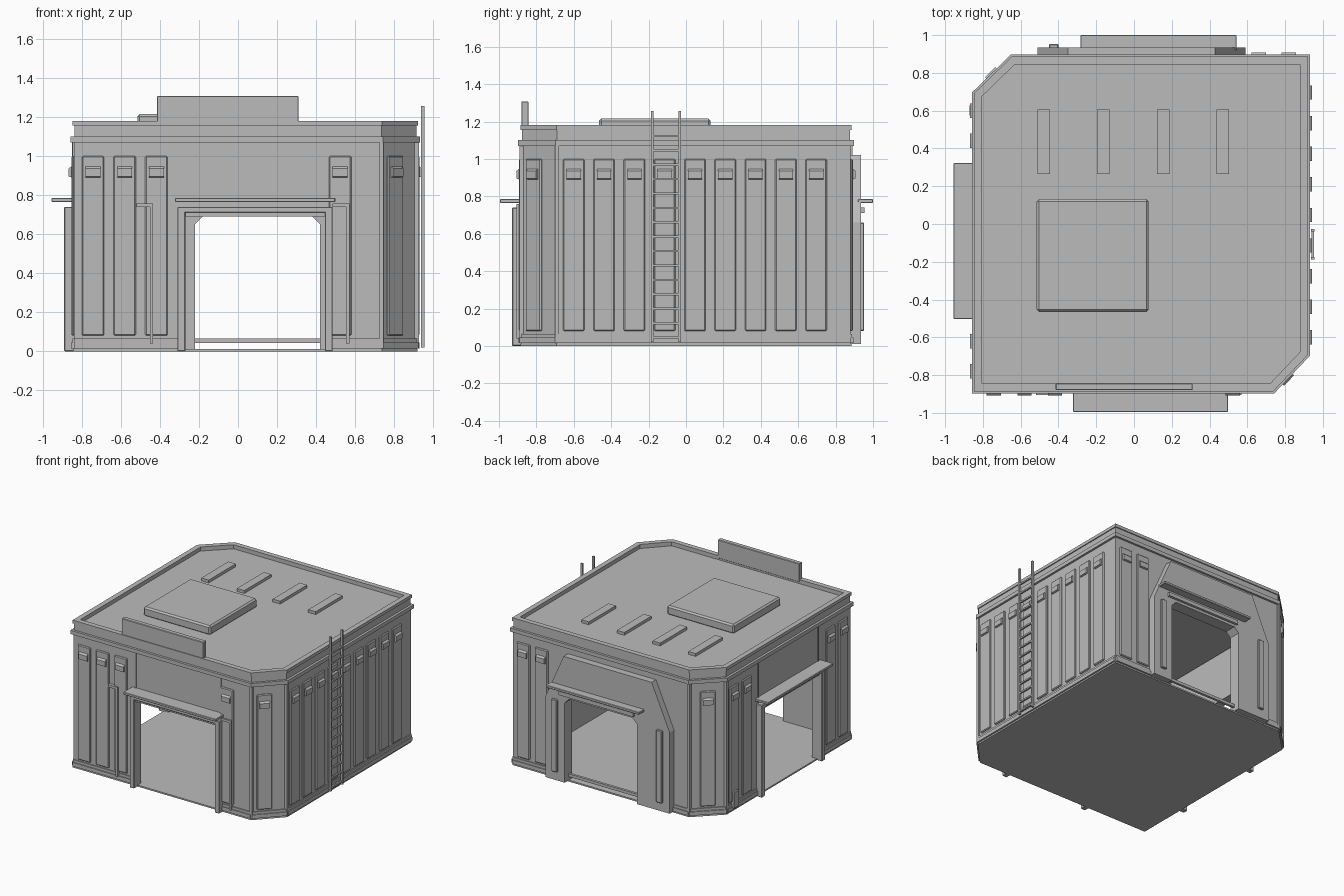
import bpy, bmesh
from mathutils import Vector

cube = bpy.data.objects.get("Cube")
if cube:
    bpy.data.objects.remove(cube, do_unlink=True)

grey = bpy.data.materials.new("plain_grey")
grey.use_nodes = True
GREY = (0.5, 0.5, 0.5, 1)
grey.diffuse_color = GREY
grey.node_tree.nodes["Principled BSDF"].inputs["Base Color"].default_value = GREY

X, Y, Z = Vector((1, 0, 0)), Vector((0, 1, 0)), Vector((0, 0, 1))

# Footprint with two cut corners
PLAN = [Vector(p + (0,)) for p in [(-0.84, -0.88), (0.735, -0.88), (0.915, -0.69),
                                   (0.915, 0.88), (-0.645, 0.88), (-0.84, 0.69)]]

# Each wall: origin, direction along it, outward direction
cut_a = (PLAN[2] - PLAN[1]).normalized()
cut_b = (PLAN[5] - PLAN[4]).normalized()
WALLS = {
    "front": (Y * -0.88, X, -Y),
    "back": (Y * 0.88, X, Y),
    "left_hand": (X * -0.84, Y, -X),
    "ladder": (X * 0.915, Y, X),
    "front_corner": ((PLAN[1] + PLAN[2]) / 2, cut_a, cut_a.cross(Z)),
    "back_corner": ((PLAN[4] + PLAN[5]) / 2, cut_b, cut_b.cross(Z)),
}


def finish(name, bm, bevel=0):
    bmesh.ops.recalc_face_normals(bm, faces=bm.faces)
    mesh = bpy.data.meshes.new(name)
    bm.to_mesh(mesh)
    bm.free()
    mesh.materials.append(grey)
    ob = bpy.data.objects.new(name, mesh)
    bpy.context.collection.objects.link(ob)
    if bevel:
        mod = ob.modifiers.new("bevel", "BEVEL")
        mod.width, mod.segments = bevel, 1
    return ob


def prism(name, low, high, bevel=0):
    """Solid between two matching loops of points."""
    bm = bmesh.new()
    a, b = [bm.verts.new(p) for p in low], [bm.verts.new(p) for p in high]
    bm.faces.new(a)
    bm.faces.new(b)
    for i in range(len(a)):
        j = (i + 1) % len(a)
        bm.faces.new((a[i], a[j], b[j], b[i]))
    return finish(name, bm, bevel)


def block(name, x, y, z, bevel=0):
    loops = [[Vector((p, q, h)) for p, q in ((x[0], y[0]), (x[1], y[0]), (x[1], y[1]), (x[0], y[1]))]
             for h in z]
    return prism(name, *loops, bevel)


def at(wall, u, d, z):
    o, along, out = WALLS[wall]
    return o + along * u + out * d + Z * z


def plate(name, wall, outline, d, bevel=0):
    """Outline in the wall plane, given thickness outwards."""
    return prism(name, *[[at(wall, u, k, z) for u, z in outline] for k in d], bevel)


def slab(name, wall, u, d, z, bevel=0):
    return plate(name, wall, [(u[0], z[0]), (u[1], z[0]), (u[1], z[1]), (u[0], z[1])], d, bevel)


def offset(dist, z):
    """Footprint grown by a distance."""
    res = []
    for i, p in enumerate(PLAN):
        e1 = (p - PLAN[i - 1]).normalized().cross(Z)
        e2 = (PLAN[(i + 1) % len(PLAN)] - p).normalized().cross(Z)
        res.append(p + (e1 + e2) * dist / (1 + e1.dot(e2)) + Z * z)
    return res


def ring(name, outer, inner, z):
    bm = bmesh.new()
    loops = [[bm.verts.new(p) for p in offset(d, h)]
             for d, h in ((outer, z[0]), (outer, z[1]), (inner, z[1]), (inner, z[0]))]
    for k in range(4):
        a, b = loops[k], loops[(k + 1) % 4]
        for i in range(len(a)):
            j = (i + 1) % len(a)
            bm.faces.new((a[i], a[j], b[j], b[i]))
    return finish(name, bm)


# Floor, roof, cornice and parapet
prism("floor", offset(0.005, 0), offset(0.005, 0.012))
prism("roof", offset(-0.02, 1.10), offset(-0.02, 1.145))
ring("cornice", 0.017, -0.03, (1.07, 1.1))
ring("parapet", -0.002, -0.03, (1.1, 1.16))
ring("parapet_cap", 0.006, -0.035, (1.155, 1.18))

# Walls: extent along the wall, doorway, panel centres
DOOR_TOP = 0.70
LAYOUT = {
    "front": ((-0.84, 0.735), (-0.27, 0.445), (-0.742, -0.58, -0.418, 0.523)),
    "back": ((-0.645, 0.915), (-0.22, 0.42), (0.66, 0.82)),
    "left_hand": ((-0.88, 0.69), (-0.45, 0.27), (0.6, 0.44, -0.62, -0.78)),
    "ladder": ((-0.69, 0.88), None, [-0.6 + 0.162 * i for i in range(9)]),
    "front_corner": ((-0.131, 0.131), None, (-0.035,)),
    "back_corner": ((-0.136, 0.136), None, (0,)),
}
for wall, ((a, b), door, panels) in LAYOUT.items():
    outline = [(a, 0.01), (a, 1.09), (b, 1.09), (b, 0.01)]
    runs = [(a, b)]
    if door:
        p, q = door
        outline += [(q, 0.01), (q, DOOR_TOP), (p, DOOR_TOP), (p, 0.01)]
        runs = [(a, p), (q, b)]
    plate(wall + "_wall", wall, outline, (-0.04, 0))
    for run in runs:
        slab(wall + "_skirting", wall, run, (-0.01, 0.015), (0.015, 0.045))
        slab(wall + "_lower_rail", wall, run, (-0.01, 0.008), (0.045, 0.065))
    for c in panels:
        u = (c - 0.057, c + 0.057)
        slab(wall + "_panel", wall, u, (-0.005, 0.013), (0.08, 1.0), 0.006)
        # sloping hood near the head of each panel
        profile = [(0.01, 0.89), (0.027, 0.895), (0.027, 0.935), (0.01, 0.95)]
        prism(wall + "_panel_hood", *[[at(wall, k, d, z) for d, z in profile] for k in
                                      (c - 0.038, c + 0.038)])

# Posts where the cut corners meet the walls
for i in (1, 2, 4, 5):
    p = PLAN[i]
    block("corner_post", (p.x - 0.011, p.x + 0.011), (p.y - 0.011, p.y + 0.011), (0.015, 1.09))

# Front and side doorways: posts, lintel, canopy
for wall, (p, q) in (("front", (-0.27, 0.445)), ("left_hand", (-0.45, 0.27))):
    for u in ((p - 0.04, p), (q, q + 0.04)):
        slab(wall + "_door_post", wall, u, (-0.04, 0.05), (0, 0.74), 0.004)
        m = sum(u) / 2
        slab(wall + "_wall_seam", wall, (m - 0.005, m + 0.005), (-0.01, 0.006), (0.74, 1.09))
    slab(wall + "_lintel", wall, (p - 0.04, q + 0.04), (-0.04, 0.05), (0.71, 0.74), 0.004)
    slab(wall + "_lintel_lip", wall, (p, q), (-0.04, 0.03), (0.69, 0.71))
    slab(wall + "_canopy", wall, (p - 0.052, q + 0.053), (-0.01, 0.115), (0.765, 0.785), 0.003)

# Slim conduits beside the front doorway
for u0, u1 in ((-0.52, -0.435), (0.485, 0.57)):
    slab("conduit_arm", "front", (u0, u1), (0, 0.025), (0.738, 0.758))
    slab("conduit", "front", (u1 - 0.016, u1), (0, 0.025), (0.04, 0.74))

# Back portal with sloping shoulders
plate("back_portal", "back",
      [(-0.51, 0.01), (-0.51, 0.66), (-0.35, 1.02), (0.43, 1.02), (0.59, 0.66), (0.59, 0.01),
       (0.42, 0.01), (0.42, 0.65), (0.38, 0.69), (-0.18, 0.69), (-0.22, 0.65), (-0.22, 0.01)],
      (-0.04, 0.055))
for c in (-0.425, 0.505):
    slab("portal_strip", "back", (c - 0.025, c + 0.025), (0.05, 0.073), (0.08, 0.66), 0.005)
slab("back_lintel", "back", (-0.2, 0.46), (0.05, 0.075), (0.71, 0.74))
slab("back_canopy", "back", (-0.283, 0.543), (0.04, 0.12), (0.765, 0.785), 0.003)
slab("back_threshold", "back", (-0.22, 0.42), (-0.01, 0.01), (0.042, 0.065))

# Small service box
slab("service_box", "left_hand", (0.57, 0.63), (0, 0.03), (0.03, 0.16), 0.004)

# Rooftop: hatch, skylights, blank sign board
block("roof_hatch", (-0.515, 0.078), (-0.465, 0.132), (1.14, 1.215), 0.012)
for c in (-0.478, -0.163, 0.155, 0.47):
    block("skylight", (c - 0.033, c + 0.033), (0.265, 0.607), (1.14, 1.168))
block("sign_board", (-0.415, 0.31), (-0.88, -0.842), (1.16, 1.308), 0.004)

# Ladder
for c in (-0.181, -0.034):
    slab("ladder_rail", "ladder", (c - 0.007, c + 0.007), (0.023, 0.04), (0.02, 1.257))
for i in range(15):
    z = 0.045 + i * 0.077
    slab("ladder_rung", "ladder", (-0.181, -0.034), (0.025, 0.038), (z - 0.006, z + 0.006))
